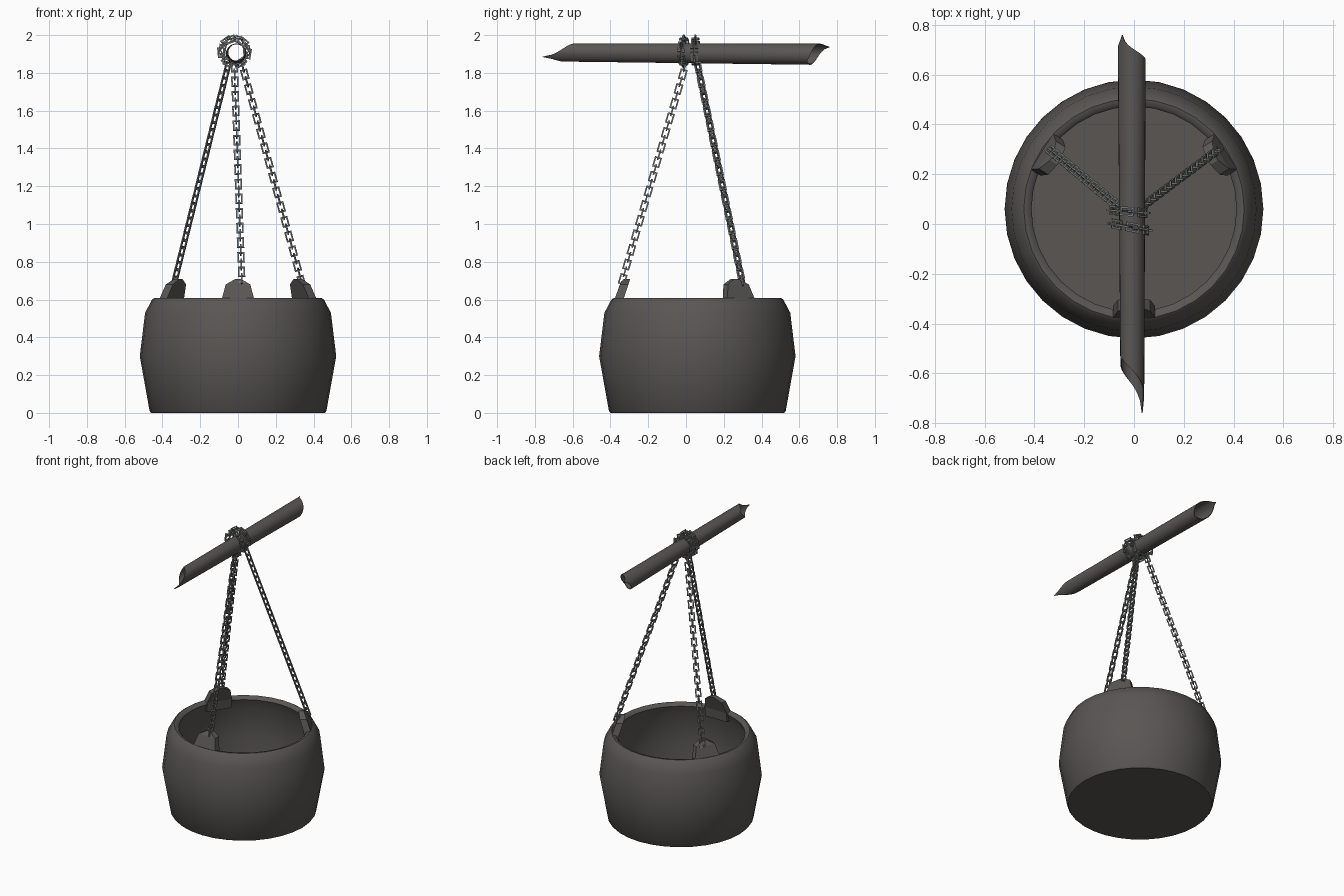
import bpy, bmesh
from math import sin, cos, pi, radians
from mathutils import Vector, Matrix

if "Cube" in bpy.data.objects:
    bpy.data.objects.remove(bpy.data.objects["Cube"])


def material(name, rgb):
    mat = bpy.data.materials.new(name)
    mat.use_nodes = True
    colour = (*rgb, 1)
    mat.diffuse_color = colour
    mat.node_tree.nodes["Principled BSDF"].inputs["Base Color"].default_value = colour
    return mat


IRON = material("dark iron", (0.1, 0.093, 0.088))
STEEL = material("chain steel", (0.175, 0.19, 0.18))
CENTRE = Vector((0, 0.06, 0))


def finish(bm, name, mat, smooth=None):
    bmesh.ops.recalc_face_normals(bm, faces=bm.faces[:])
    mesh = bpy.data.meshes.new(name)
    bm.to_mesh(mesh)
    bm.free()
    mesh.materials.append(mat)
    obj = bpy.data.objects.new(name, mesh)
    bpy.context.collection.objects.link(obj)
    if smooth:
        bpy.ops.object.select_all(action="DESELECT")
        obj.select_set(True)
        bpy.context.view_layer.objects.active = obj
        bpy.ops.object.shade_smooth_by_angle(angle=radians(smooth))


def skin(bm, rings, close=False, caps=False):
    """Join equal rings of points with quads."""
    rows = [[bm.verts.new(p) for p in ring] for ring in rings]
    pairs = list(zip(rows, rows[1:]))
    if close:
        pairs.append((rows[-1], rows[0]))
    n = len(rows[0])
    for a, b in pairs:
        for i in range(n):
            j = (i + 1) % n
            bm.faces.new((a[i], a[j], b[j], b[i]))
    if caps:
        bm.faces.new(rows[0])
        bm.faces.new(rows[-1])


# Bulging pot with a softened rim and a hollow inside
profile = [(0.46, 0), (0.468, 0.01), (0.52, 0.30), (0.492, 0.53), (0.455, 0.60), (0.443, 0.608),
           (0.425, 0.605), (0.412, 0.59), (0.44, 0.52), (0.46, 0.30), (0.415, 0.04)]
bm = bmesh.new()
skin(bm, [[CENTRE + Vector((r * cos(a), r * sin(a), z))
           for a in (2 * pi * i / 32 for i in range(32))] for r, z in profile], caps=True)
finish(bm, "pot", IRON, 40)

# Three leaning lugs on the rim: height, half width, inner and outer radius
lug_rows = [(0.54, 0.085, 0.395, 0.43), (0.605, 0.085, 0.39, 0.437),
            (0.68, 0.065, 0.365, 0.41), (0.71, 0.012, 0.355, 0.39)]
ANGLES = {"front": -90, "left": 32, "right": 148}
for side, deg in ANGLES.items():
    turn = Matrix.Translation(CENTRE) @ Matrix.Rotation(radians(deg), 4, "Z")
    bm = bmesh.new()
    skin(bm, [[turn @ Vector(p) for p in ((i, -w, z), (o, -w, z), (o, w, z), (i, w, z))]
              for z, w, i, o in lug_rows], caps=True)
    finish(bm, side + "_lug", IRON)

# Hollow pole, each end cut like a quill with its point at a given angle
SIDES = 24


def pole_ring(radius, centre, tip_y, run, tip_angle):
    ring = []
    for i in range(SIDES):
        a = 2 * pi * i / SIDES
        away = abs((a - radians(tip_angle) + pi) % (2 * pi) - pi) / pi
        ring.append(Vector(centre) + Vector((radius * cos(a), tip_y + run * away ** 0.6, radius * sin(a))))
    return ring


front_end = ((-0.007, 0, 1.908), -0.76, 0.22, -30)
back_end = ((-0.009, 0, 1.899), 0.76, -0.12, 135)
bm = bmesh.new()
skin(bm, [pole_ring(0.048, *front_end), pole_ring(0.056, *back_end),
          pole_ring(0.052, *back_end), pole_ring(0.044, *front_end)], close=True)
finish(bm, "pole", IRON, 40)

# Rectangular chain links
PITCH, LENGTH, WIDTH, BAR = 0.041, 0.056, 0.038, 0.008


def add_link(bm, a, b, side, odd):
    """One link between points a and b, every other one turned a quarter."""
    along = (b - a).normalized()
    u = (side - along * side.dot(along)).normalized()
    v = along.cross(u)
    if odd:
        u, v = v, -u
    mid = (a + b) / 2
    rings = []
    for sx, sy in ((1, 1), (-1, 1), (-1, -1), (1, -1)):
        ring = []
        for inset, depth in ((0, -1), (0, 1), (BAR, 1), (BAR, -1)):
            ring.append(mid + along * sx * (LENGTH / 2 - inset)
                        + u * sy * (WIDTH / 2 - inset) + v * depth * BAR / 2)
        rings.append(ring)
    skin(bm, rings, close=True)


def chain(name, points, side):
    bm = bmesh.new()
    for i, (a, b) in enumerate(zip(points, points[1:])):
        add_link(bm, a, b, Vector(side), i % 2)
    finish(bm, name, STEEL)


def straight(start, end):
    start, end = Vector(start), Vector(end)
    count = round((end - start).length / PITCH)
    return [start.lerp(end, i / count) for i in range(count + 1)]


def wrap(centre, radius, slant, phase):
    turns = (phase + 2 * pi * i / 12 for i in range(13))
    return [Vector(centre) + Vector((radius * cos(t), slant * cos(t), radius * sin(t))) for t in turns]


# Hanging chains
chain("front_chain", straight((0.022, -0.352, 0.65), (-0.02, 0, 1.85)), (1, 0, 0))
chain("left_chain", straight((0.34, 0.30, 0.68), (0.02, 0.06, 1.85)), (1, 0, 0))
chain("right_chain", straight((-0.34, 0.30, 0.68), (-0.05, 0.06, 1.85)), (1, 1, 0))

# Chain turns wrapped around the pole
chain("front_wrap", wrap((-0.016, -0.012, 1.913), 0.070, -0.014, 0.1), (0, 1, 0))
chain("back_wrap", wrap((-0.022, 0.05, 1.913), 0.070, -0.006, 0.35), (0, 1, 0))
